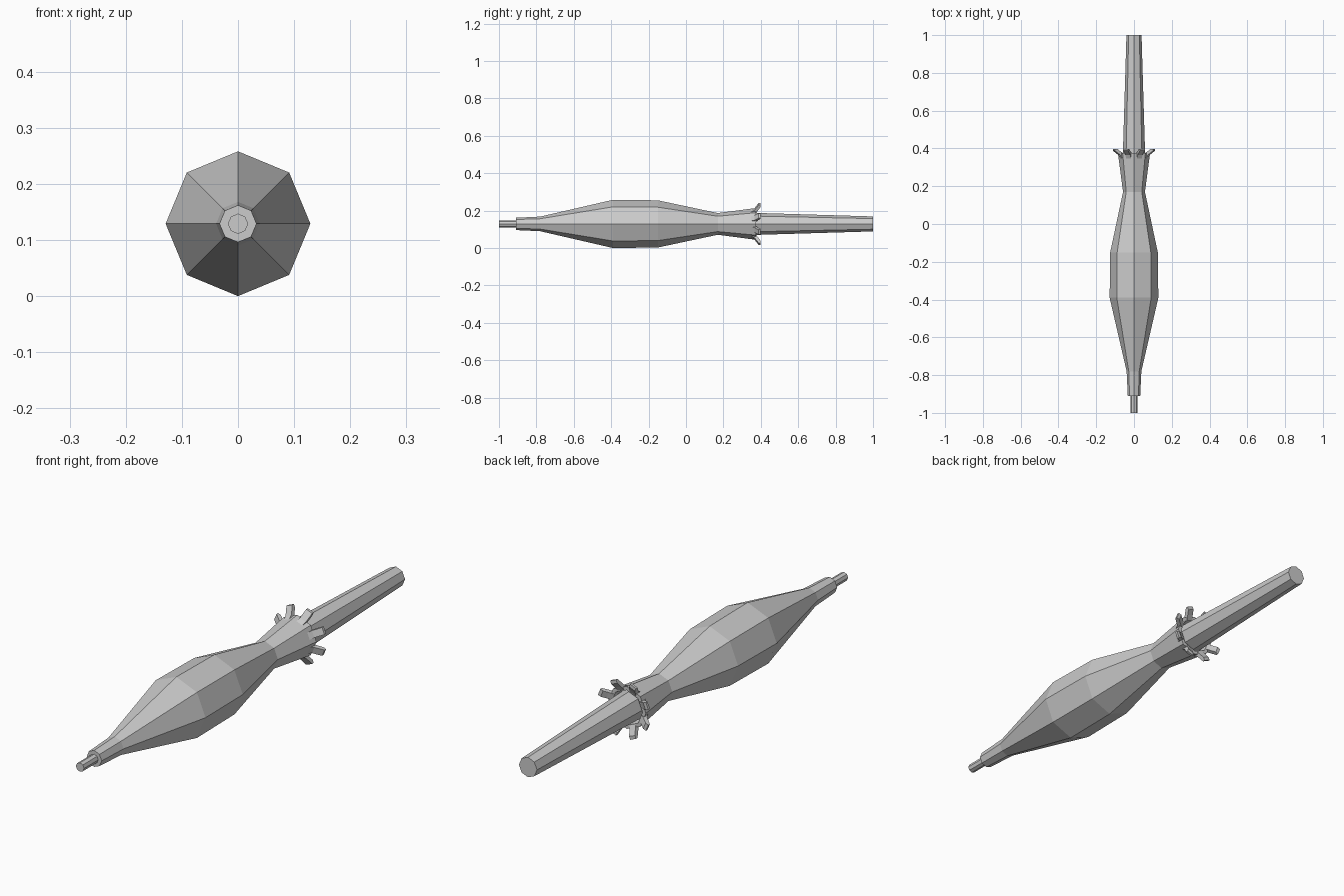
import bpy, bmesh
from math import sin, cos, pi
from mathutils import Vector

if "Cube" in bpy.data.objects:
    bpy.data.objects.remove(bpy.data.objects["Cube"])

SIDES = 8
AXIS_Z = 0.129


def make_object(name, bm):
    bmesh.ops.recalc_face_normals(bm, faces=bm.faces)
    mesh = bpy.data.meshes.new(name)
    bm.to_mesh(mesh)
    bm.free()
    obj = bpy.data.objects.new(name, mesh)
    obj.location.z = AXIS_Z
    bpy.context.collection.objects.link(obj)
    return obj


def lathe(name, profile):
    """Eight-sided turned part along y from (y, radius) pairs, capped at both ends."""
    bm = bmesh.new()
    rings = [[bm.verts.new((r * cos(2 * pi * i / SIDES), y, r * sin(2 * pi * i / SIDES)))
              for i in range(SIDES)] for y, r in profile]
    for a, b in zip(rings, rings[1:]):
        for i in range(SIDES):
            j = (i + 1) % SIDES
            bm.faces.new((a[i], a[j], b[j], b[i]))
    bm.faces.new(rings[0])
    bm.faces.new(rings[-1])
    return make_object(name, bm)


# Thin nose pin
lathe("nose_pin", [(-1.0, 0.018), (-0.90, 0.018)])

# Spindle body ending in a flared, hollow collar
lathe("spindle_body", [(-0.91, 0.033), (-0.78, 0.039), (-0.39, 0.129), (-0.15, 0.126),
                       (0.17, 0.058), (0.36, 0.083), (0.375, 0.085), (0.375, 0.070),
                       (0.33, 0.062)])

# Tapered tail tube
lathe("tail_tube", [(0.30, 0.061), (1.0, 0.040)])

# Bent tabs around the collar, one on each flat
bm = bmesh.new()
tab_profile = [(0.345, 0.074), (0.365, 0.084), (0.388, 0.115), (0.398, 0.115),
               (0.398, 0.102), (0.385, 0.084), (0.374, 0.066)]
half_width = 0.014
for k in range(SIDES):
    a = 2 * pi * (k + 0.5) / SIDES
    out, side = Vector((cos(a), 0, sin(a))), Vector((-sin(a), 0, cos(a)))
    left, right = ([bm.verts.new(out * r + side * s + Vector((0, y, 0)))
                    for y, r in tab_profile] for s in (-half_width, half_width))
    bm.faces.new(left)
    bm.faces.new(right)
    for i in range(len(left)):
        j = (i + 1) % len(left)
        bm.faces.new((left[i], left[j], right[j], right[i]))
make_object("collar_tabs", bm)
